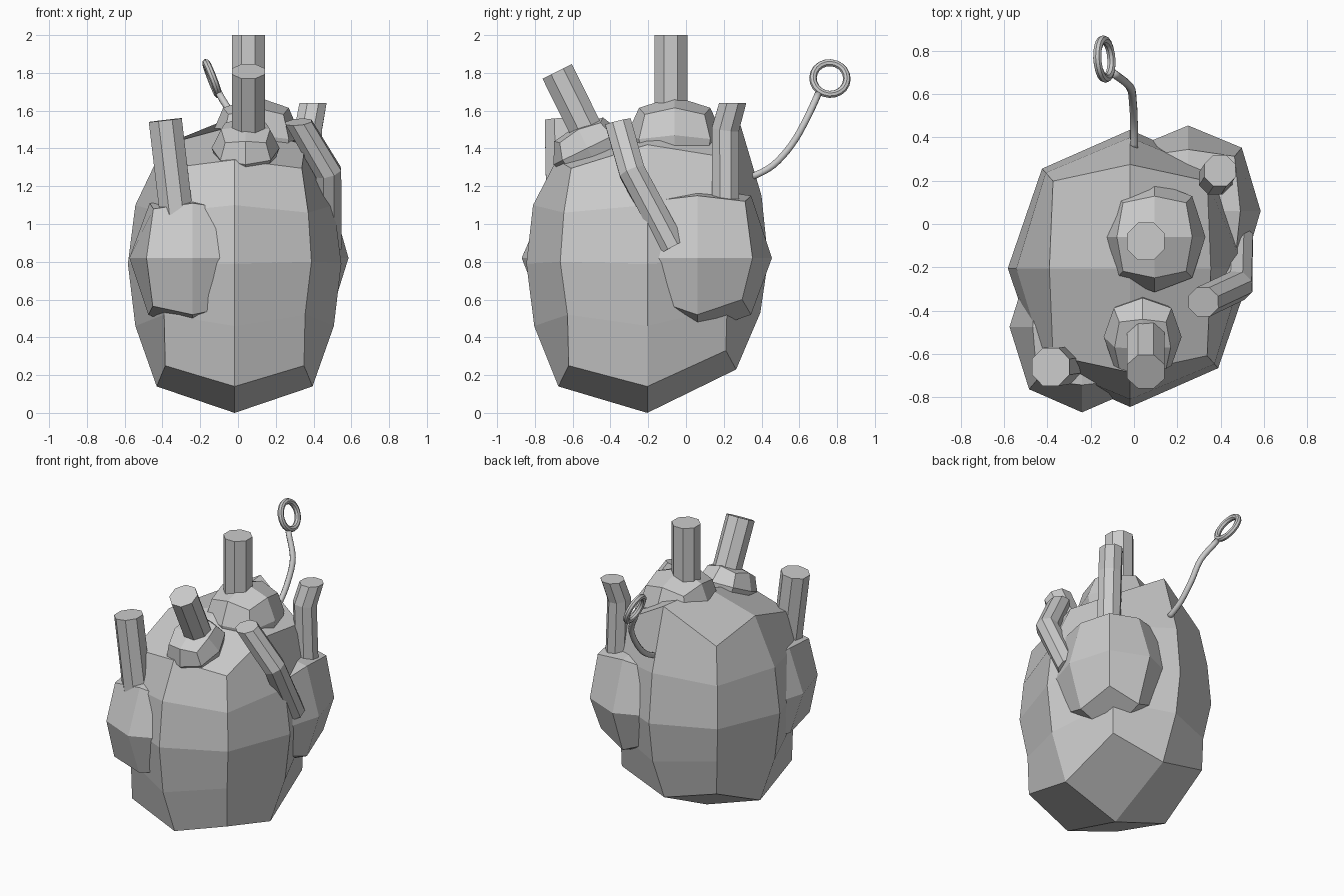
import bpy, bmesh, math
from mathutils import Vector, Matrix

if "Cube" in bpy.data.objects:
    bpy.data.objects.remove(bpy.data.objects["Cube"])


def finish(name, bm, smooth=False):
    bmesh.ops.recalc_face_normals(bm, faces=bm.faces)
    me = bpy.data.meshes.new(name)
    bm.to_mesh(me)
    bm.free()
    for p in me.polygons:
        p.use_smooth = smooth
    ob = bpy.data.objects.new(name, me)
    bpy.context.collection.objects.link(ob)
    return ob


def quad_ball(name, center, radii, levels, poles, matrix=None, rise=None, side=None):
    """Subdivided-cube ball: eight-sided rings, each end closed by four quads.
    levels: (mid scale, mid z, corner scale, corner z)
    rise: per level lift of (back middle, back corners)
    side: per level (scale, z) of the side middles, if different from front/back"""
    bm = bmesh.new()
    rings = []
    for k, (sm, zm, sc, zc) in enumerate(levels):
        ring = []
        for i in range(8):
            a = math.radians(45 * i)
            if i % 2:
                x = math.copysign(sc, math.cos(a))
                y = math.copysign(sc, math.sin(a))
                z = zc
            else:
                s, z = side[k] if side and i % 4 == 0 else (sm, zm)
                x, y = s * math.cos(a), s * math.sin(a)
            if rise and i in (1, 2, 3):
                z += rise[k][i % 2]
            ring.append(bm.verts.new((x * radii[0], y * radii[1], z)))
        rings.append(ring)
    for a, b in zip(rings, rings[1:]):
        for i in range(8):
            j = (i + 1) % 8
            bm.faces.new((a[i], a[j], b[j], b[i]))
    for ring, pz in ((rings[0], poles[0]), (rings[-1], poles[1])):
        pole = bm.verts.new((0, 0, pz))
        for i in range(0, 8, 2):
            bm.faces.new((ring[i], ring[i + 1], ring[(i + 2) % 8], pole))
    m = Matrix.Translation(center) @ (matrix or Matrix())
    bmesh.ops.transform(bm, matrix=m, verts=bm.verts)
    return finish(name, bm)


def tube(name, path, r, n=8, end_dir=None, smooth=False):
    """n-sided capped tube along a path of points."""
    bm = bmesh.new()
    pts = [Vector(p) for p in path]
    rings = []
    for i, p in enumerate(pts):
        d = Vector()
        if i > 0:
            d += (p - pts[i - 1]).normalized()
        if i < len(pts) - 1:
            d += (pts[i + 1] - p).normalized()
        if end_dir and i == len(pts) - 1:
            d = Vector(end_dir)
        q = Vector((0, 0, 1)).rotation_difference(d.normalized())
        angs = [2 * math.pi * (k + .5) / n for k in range(n)]
        rings.append([bm.verts.new(p + q @ Vector((r * math.cos(a), r * math.sin(a), 0)))
                      for a in angs])
    for a, b in zip(rings, rings[1:]):
        for i in range(n):
            j = (i + 1) % n
            bm.faces.new((a[i], a[j], b[j], b[i]))
    bm.faces.new(rings[0])
    bm.faces.new(rings[-1])
    return finish(name, bm, smooth)


# Main heart body, higher at the back
quad_ball("heart_body", (-.018, -.205, 0), (.565, .64, 1),
          [(.735, .14, .65, .25), (.935, .46, .66, .52), (1, .79, .72, .8),
           (.945, 1.1, .69, 1.06), (.75, 1.34, .63, 1.295)],
          (0, 1.52),
          rise=((.09, .08), (.07, .04), (.02, .01), (.05, .04), (.23, .06)),
          side=((.73, .14), (.93, .46), (1, .79), (.93, 1.1), (.66, 1.42)))

# Side chambers: nearly the same lump, front left and back right
quad_ball("chamber_right", (.25, .06, 0), (.335, .395, 1),
          [(.72, .52, .6, .6), (1, .82, .74, .82), (.72, 1.15, .64, 1.12)], (.42, 1.19))
quad_ball("chamber_left", (-.24, -.475, 0), (.335, .395, 1),
          [(.7, .52, .63, .565), (1, .82, .73, .82), (.68, 1.11, .62, 1.08)], (.42, 1.15),
          Matrix.Rotation(math.pi, 4, 'Z'))

# Collars under the two upper vessels
quad_ball("top_collar", (.095, -.06, 1.45), (.235, .255, 1),
          [(.9, -.1, .68, -.1), (1, 0.02, .74, .0), (.74, .165, .62, .13)], (-.2, .225))
quad_ball("front_collar", (.04, -.53, 1.42), (.18, .2, 1),
          [(.85, -.1, .65, -.08), (1, -.02, .74, -.02), (.72, .09, .6, .07)], (-.15, .11),
          Matrix.Rotation(math.radians(26), 4, 'X'))

# Vessels
tube("top_vessel", [(.055, -.08, 1.55), (.055, -.08, 2)], .094)
tube("front_vessel", [(.055, -.49, 1.42), (.055, -.682, 1.808)], .094)
tube("left_vessel", [(-.32, -.65, 1.0), (-.385, -.66, 1.55)], .095)
tube("back_right_vessel", [(.385, .21, 1.05), (.372, .208, 1.5), (.397, .247, 1.64)],
     .078, end_dir=(0, 0, 1))
tube("side_vessel", [(.48, -.07, .88), (.478, -.285, 1.275), (.32, -.36, 1.54)],
     .075, end_dir=(-.1, -.25, 1))

# Pull wire, smoothed from a few control points
ctrl = [Vector(p) for p in ((0, .3, 1.23), (0, .35, 1.25), (0, .46, 1.31),
                            (-.005, .56, 1.42), (-.02, .635, 1.55), (-.1, .7, 1.69),
                            (-.14, .74, 1.8))]
wire = []
for a, b, c, d in zip(ctrl, ctrl[1:], ctrl[2:], ctrl[3:]):
    for k in range(4):
        t = k / 4
        wire.append(.5 * (2 * b + (c - a) * t + (2 * a - 5 * b + 4 * c - d) * t * t
                          + (3 * b - a - 3 * c + d) * t ** 3))
wire.append(ctrl[-2])
tube("pull_wire", wire, .019, smooth=True)

# Pull ring
bpy.ops.mesh.primitive_torus_add(major_radius=.09, minor_radius=.02,
                                 major_segments=20, minor_segments=8,
                                 location=(-.137, .762, 1.77))
ring = bpy.context.object
ring.name = "pull_ring"
ring.rotation_mode = 'QUATERNION'
ring.rotation_quaternion = Vector((0, 0, 1)).rotation_difference(Vector((.93, .06, .36)).normalized())
bpy.ops.object.shade_smooth_by_angle()
